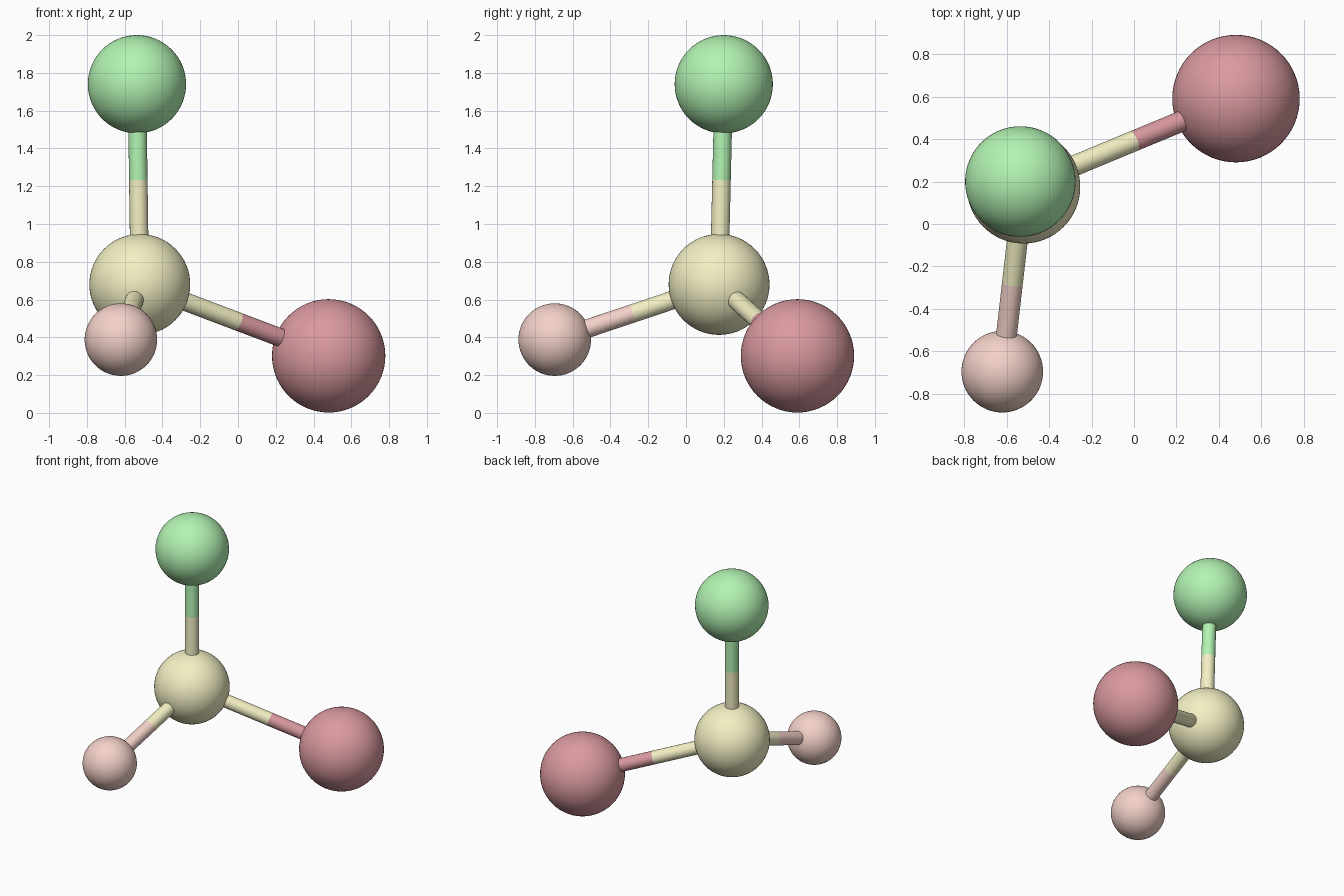
import bpy
from mathutils import Vector

if "Cube" in bpy.data.objects:
    bpy.data.objects.remove(bpy.data.objects["Cube"])


def material(name, rgb):
    m = bpy.data.materials.new(name)
    m.diffuse_color = (*rgb, 1)
    m.use_nodes = True
    m.node_tree.nodes["Principled BSDF"].inputs["Base Color"].default_value = m.diffuse_color
    return m


def finish(name, mat):
    ob = bpy.context.object
    ob.name = name
    ob.data.materials.append(mat)
    bpy.ops.object.shade_smooth_by_angle()
    return ob


def ball(name, centre, radius, mat):
    bpy.ops.mesh.primitive_uv_sphere_add(
        segments=64, ring_count=32, radius=radius, location=centre)
    return finish(name, mat)


def rod(name, a, b, radius, mat):
    d = b - a
    bpy.ops.mesh.primitive_cylinder_add(
        vertices=32, radius=radius, depth=d.length, location=(a + b) / 2,
        rotation=d.to_track_quat('Z', 'Y').to_euler())
    return finish(name, mat)


# Central atom
yellow = material("yellow", (0.90, 0.87, 0.55))
hub = Vector((-0.52, 0.175, 0.68))
ball("sulfur_atom", hub, 0.267, yellow)

# Outer atoms: centre, radius, colour
outer = {
    "chlorine": ((-0.535, 0.2, 1.74), 0.26, (0.45, 0.90, 0.45)),
    "oxygen": ((-0.62, -0.695, 0.388), 0.192, (0.90, 0.64, 0.58)),
    "bromine": ((0.48, 0.59, 0.302), 0.30, (0.70, 0.32, 0.35)),
}
for name, (pos, radius, rgb) in outer.items():
    mat = material(name + "_colour", rgb)
    end = Vector(pos)
    ball(name + "_atom", end, radius, mat)
    # Two-tone bond, coloured by the atom at each end
    split = hub.lerp(end, 0.52)
    rod(name + "_bond_inner", hub, split, 0.049, yellow)
    rod(name + "_bond_outer", split, end, 0.049, mat)
